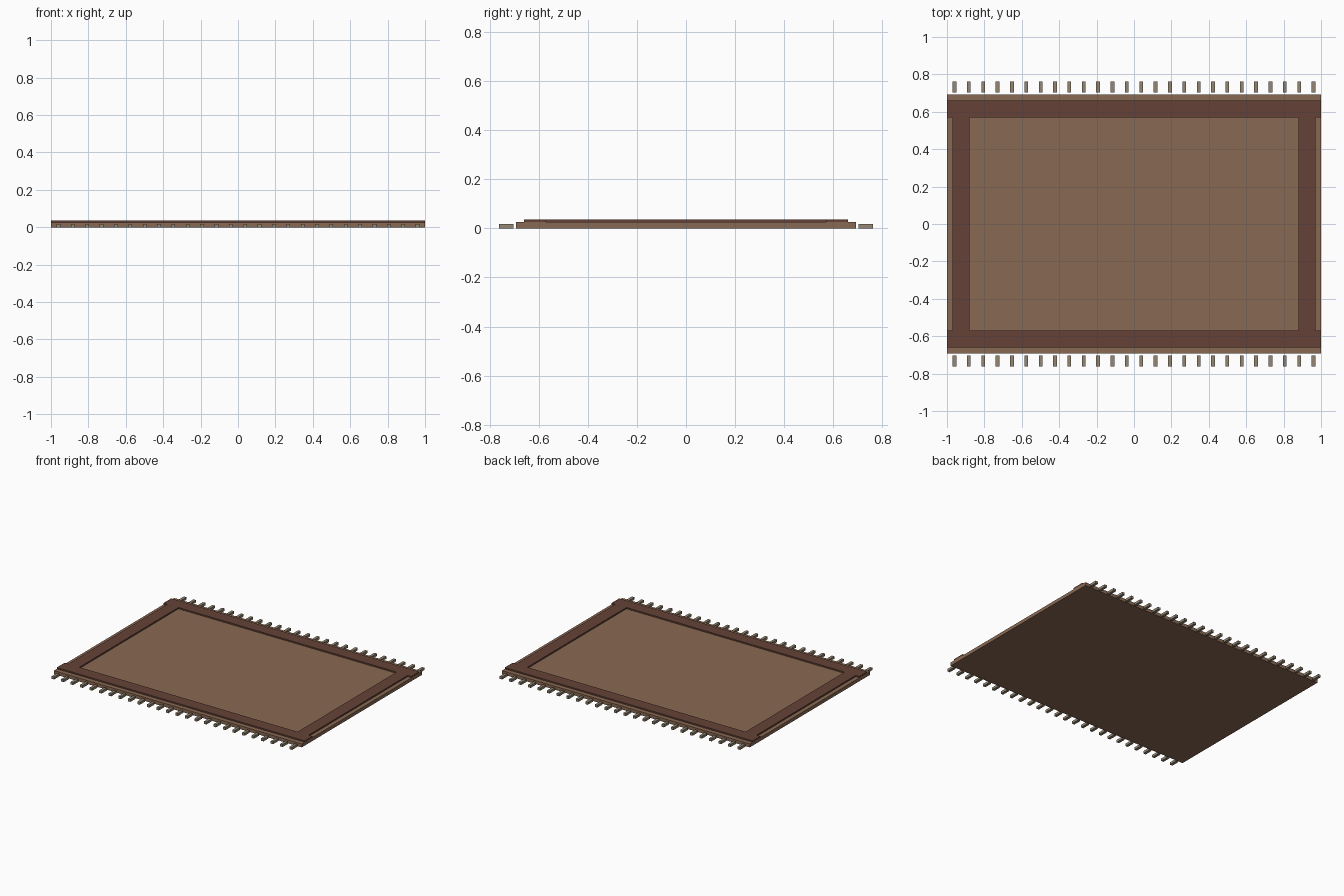
import bpy

if "Cube" in bpy.data.objects:
    bpy.data.objects.remove(bpy.data.objects["Cube"])


def material(name, color):
    m = bpy.data.materials.new(name)
    m.diffuse_color = color
    m.use_nodes = True
    m.node_tree.nodes["Principled BSDF"].inputs["Base Color"].default_value = m.diffuse_color
    return m


TAN = material("tan_weave", (0.25, 0.14, 0.085, 1))
BROWN = material("brown_border", (0.13, 0.055, 0.038, 1))
CORD = material("fringe_cord", (0.30, 0.24, 0.17, 1))


def box(name, x, y, z, mat):
    """Box from (min, max) ranges on each axis."""
    ranges = (x, y, z)
    bpy.ops.mesh.primitive_cube_add(size=1, location=[(a + b) / 2 for a, b in ranges])
    o = bpy.context.object
    o.name = name
    o.scale = [b - a for a, b in ranges]
    bpy.ops.object.transform_apply(location=False, rotation=False, scale=True)
    o.data.materials.append(mat)
    return o


def span(s, a, b):
    return tuple(sorted((s * a, s * b)))


# Woven rug body
box("rug_body", (-1, 1), (-0.693, 0.693), (0, 0.025), TAN)

COUNT = 26
for s, side, end in ((-1, "front", "left"), (1, "back", "right")):
    # Raised border bands
    box(f"border_{side}", (-1, 1), span(s, 0.57, 0.66), (0.025, 0.035), BROWN)
    box(f"border_{end}", span(s, 0.88, 0.97), (-0.57, 0.57), (0.025, 0.035), BROWN)
    # Fringe tassels
    for i in range(COUNT):
        x = -0.96 + 1.92 * i / (COUNT - 1)
        box(f"tassel_{side}_{i + 1}", (x - 0.01, x + 0.01),
            span(s, 0.702, 0.762), (0, 0.018), CORD)
